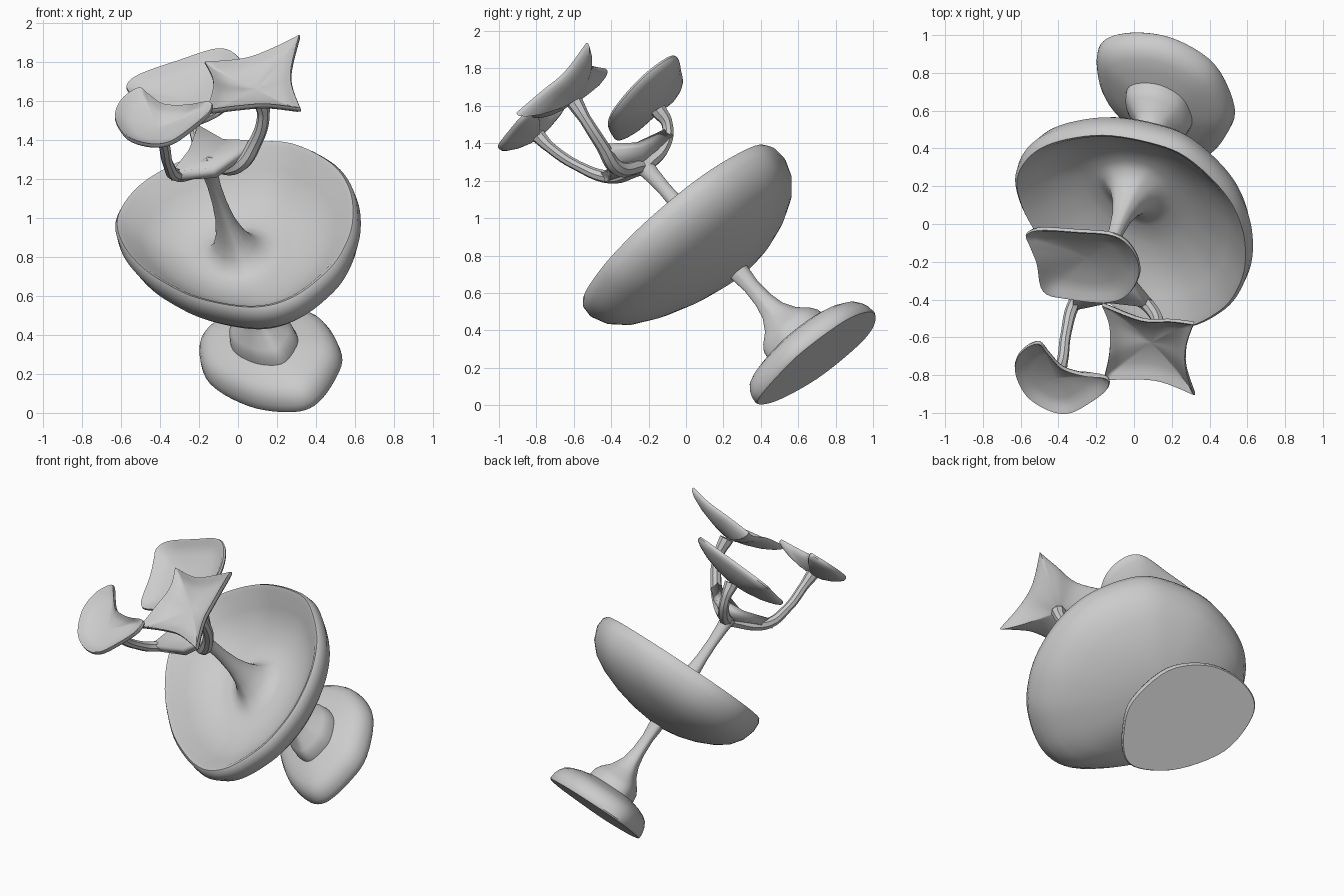
import bpy, bmesh, math
from mathutils import Vector

if "Cube" in bpy.data.objects:
    bpy.data.objects.remove(bpy.data.objects["Cube"])

# Tilted frame: W runs up the sculpture, U and V span the plate planes
FOOT = Vector((0.16, 0.67, 0.27))
W = Vector((-0.234, -0.642, 0.73)).normalized()
U = (Vector((1, 0, 0)) - W.x * W).normalized()
V = W.cross(U)

grey = bpy.data.materials.new("pale_grey")
grey.diffuse_color = (0.6, 0.6, 0.6, 1)
grey.use_nodes = True
grey.node_tree.nodes["Principled BSDF"].inputs["Base Color"].default_value = grey.diffuse_color


def finish(ob):
    ob.data.materials.clear()
    ob.data.materials.append(grey)
    bpy.ops.object.select_all(action='DESELECT')
    bpy.context.view_layer.objects.active = ob
    ob.select_set(True)
    bpy.ops.object.shade_smooth_by_angle(angle=math.radians(40))


def mesh_object(name, bm):
    bmesh.ops.remove_doubles(bm, verts=bm.verts[:], dist=0.0005)
    bmesh.ops.recalc_face_normals(bm, faces=bm.faces[:])
    me = bpy.data.meshes.new(name)
    bm.to_mesh(me)
    bm.free()
    ob = bpy.data.objects.new(name, me)
    bpy.context.collection.objects.link(ob)
    return ob


def smooth_loop(pts, steps=5):
    """Closed Catmull-Rom curve; a doubled point gives a sharp corner."""
    pts = [Vector(p) for p in pts]
    n, out = len(pts), []
    for i in range(n):
        a, b, c, d = (pts[(i + k) % n] for k in (-1, 0, 1, 2))
        if (b - c).length < 1e-6:
            continue
        for k in range(steps):
            t = k / steps
            out.append(0.5 * (2 * b + (c - a) * t + (2 * a - 5 * b + 4 * c - d) * t * t
                              + (3 * b - a - 3 * c + d) * t ** 3))
    return out


def loft(name, origin, outline, axis, profile):
    """Stack scaled copies (scale, height along axis) of a 3D outline."""
    bm = bmesh.new()
    rings = [[bm.verts.new(origin + axis * h + p * s) for p in outline] for s, h in profile]
    n = len(outline)
    for r0, r1 in zip(rings, rings[1:]):
        for i in range(n):
            j = (i + 1) % n
            bm.faces.new((r0[i], r0[j], r1[j], r1[i]))
    bm.faces.new(rings[0])
    bm.faces.new(rings[-1])
    finish(mesh_object(name, bm))


def tilted(pts):
    return [U * p[0] + V * p[1] for p in smooth_loop(pts)]


def dish(name, centre, slope, plan, depth):
    """Shallow plate; plan points are x, y with height from the slope, or x, y, z."""
    c = Vector(centre)
    rel = []
    for p in plan:
        dx, dy = p[0] - c.x, p[1] - c.y
        rel.append((dx, dy, p[2] - c.z if len(p) > 2 else slope[0] * dx + slope[1] * dy))
    axis = Vector((-slope[0], -slope[1], 1)).normalized()
    loft(name, c, smooth_loop(rel), axis, [
        (0.12, -depth), (0.35, -depth * 0.9), (0.65, -depth * 0.65), (0.88, -depth * 0.33),
        (0.98, -0.01), (1.0, 0.004), (0.985, 0.016), (0.94, 0.012), (0.85, -0.01),
        (0.6, -depth * 0.3), (0.3, -depth * 0.45), (0.05, -depth * 0.5)])


def arm(name, pts):
    """Tapered round branch; each point is x, y, z, radius."""
    cu = bpy.data.curves.new(name, 'CURVE')
    cu.dimensions = '3D'
    cu.bevel_depth = 1.0
    cu.bevel_resolution = 2
    cu.resolution_u = 6
    cu.use_fill_caps = True
    sp = cu.splines.new('BEZIER')
    sp.bezier_points.add(len(pts) - 1)
    for bp, p in zip(sp.bezier_points, pts):
        bp.co, bp.radius = p[:3], p[3]
        bp.handle_left_type = bp.handle_right_type = 'AUTO'
    ob = bpy.data.objects.new(name, cu)
    bpy.context.collection.objects.link(ob)
    bpy.ops.object.select_all(action='DESELECT')
    bpy.context.view_layer.objects.active = ob
    ob.select_set(True)
    bpy.ops.object.convert(target='MESH')
    finish(bpy.context.object)


# Foot disc with collar and lower stem
foot = tilted([(.375, -.02), (.27, .25), (.06, .385), (-.15, .395), (-.32, .32),
               (-.372, .18), (-.32, -.06), (-.12, -.28), (.09, -.383), (.23, -.37),
               (.335, -.21)])
loft("foot_and_lower_stem", FOOT, foot, W, [
    (.985, -.045), (1.0, -.035), (.99, 0), (.96, .03), (.9, .062), (.8, .085), (.65, .105),
    (.48, .12), (.46, .165), (.4, .2), (.27, .25), (.17, .32), (.125, .4), (.11, .5),
    (.13, .57), (.15, .66)])

# Large bowl with flared upper stem
bowl = tilted([(.70, -.175), (.68, .07), (.58, .3), (.372, .51), (.167, .575), (-.1, .575),
               (-.348, .48), (-.5, .35), (-.58, .165), (-.555, -.03), (-.47, -.22),
               (-.348, -.39), (-.142, -.59), (.15, -.74), (.372, -.72), (.565, -.555),
               (.66, -.375)])
loft("bowl_and_upper_stem", FOOT, bowl, W, [
    (.06, .6), (.3, .62), (.5, .652), (.7, .7), (.85, .755), (.95, .825), (1.0, .905),
    (.995, .965), (.97, .987), (.93, .97), (.8, .88), (.65, .81), (.48, .765), (.33, .75),
    (.24, .763), (.17, .81), (.12, .88), (.08, .98), (.06, 1.1), (.055, 1.22), (.065, 1.32),
    (.08, 1.4)])

# Webbed hub joining the three branches
bm = bmesh.new()
hub = bm.verts.new((-.15, -.25, 1.28))
rim = [bm.verts.new(p) for p in [(.09, -.43, 1.38), (-.06, -.25, 1.39), (-.2, -.09, 1.46),
                                 (-.26, -.25, 1.33), (-.34, -.45, 1.215), (-.12, -.41, 1.23)]]
for i in range(6):
    bm.faces.new((hub, rim[i], rim[(i + 1) % 6]))
web = mesh_object("hub_web", bm)
mod = web.modifiers.new("thickness", 'SOLIDIFY')
mod.thickness, mod.offset = 0.055, 0
finish(web)

# Branches
arm("star_branch", [(-.14, -.25, 1.28, .045), (0, -.37, 1.27, .042), (.09, -.45, 1.39, .035),
                    (.13, -.54, 1.53, .032), (.11, -.595, 1.62, .045)])
arm("crescent_branch", [(-.16, -.25, 1.27, .045), (-.31, -.41, 1.22, .035),
                        (-.36, -.58, 1.28, .028), (-.38, -.73, 1.38, .03),
                        (-.4, -.79, 1.44, .04)])
arm("petal_branch", [(-.16, -.21, 1.29, .045), (-.2, -.12, 1.38, .035),
                     (-.23, -.1, 1.5, .03), (-.24, -.15, 1.58, .045)])

# Three upper dishes
dish("star_dish", (.08, -.66, 1.70), (.3, .85),
     [(.32, -.52, 1.93), (.32, -.52, 1.93), (.2, -.505, 1.87), (.04, -.5, 1.81),
      (-.17, -.42, 1.79), (-.17, -.42, 1.79), (-.13, -.53, 1.71), (-.13, -.68, 1.64),
      (-.16, -.82, 1.54), (-.16, -.82, 1.54), (0, -.815, 1.56), (.15, -.83, 1.57),
      (.325, -.9, 1.55), (.325, -.9, 1.55), (.28, -.76, 1.67), (.28, -.64, 1.77)], 0.1)
dish("crescent_dish", (-.42, -.84, 1.493), (.24, .855),
     [(-.51, -.62), (-.6, -.67), (-.63, -.77), (-.57, -.9), (-.45, -.98), (-.34, -.995),
      (-.23, -.94), (-.14, -.87), (-.14, -.81), (-.26, -.795), (-.38, -.755), (-.46, -.67)],
     0.08)
dish("petal_dish", (-.26, -.21, 1.645), (.4, .95),
     [(-.57, -.05), (-.5, -.02), (-.3, -.03), (-.1, -.05), (0, -.13), (.035, -.25),
      (-.03, -.37), (-.15, -.41), (-.35, -.39), (-.48, -.35), (-.515, -.2), (-.55, -.11)],
     0.09)
